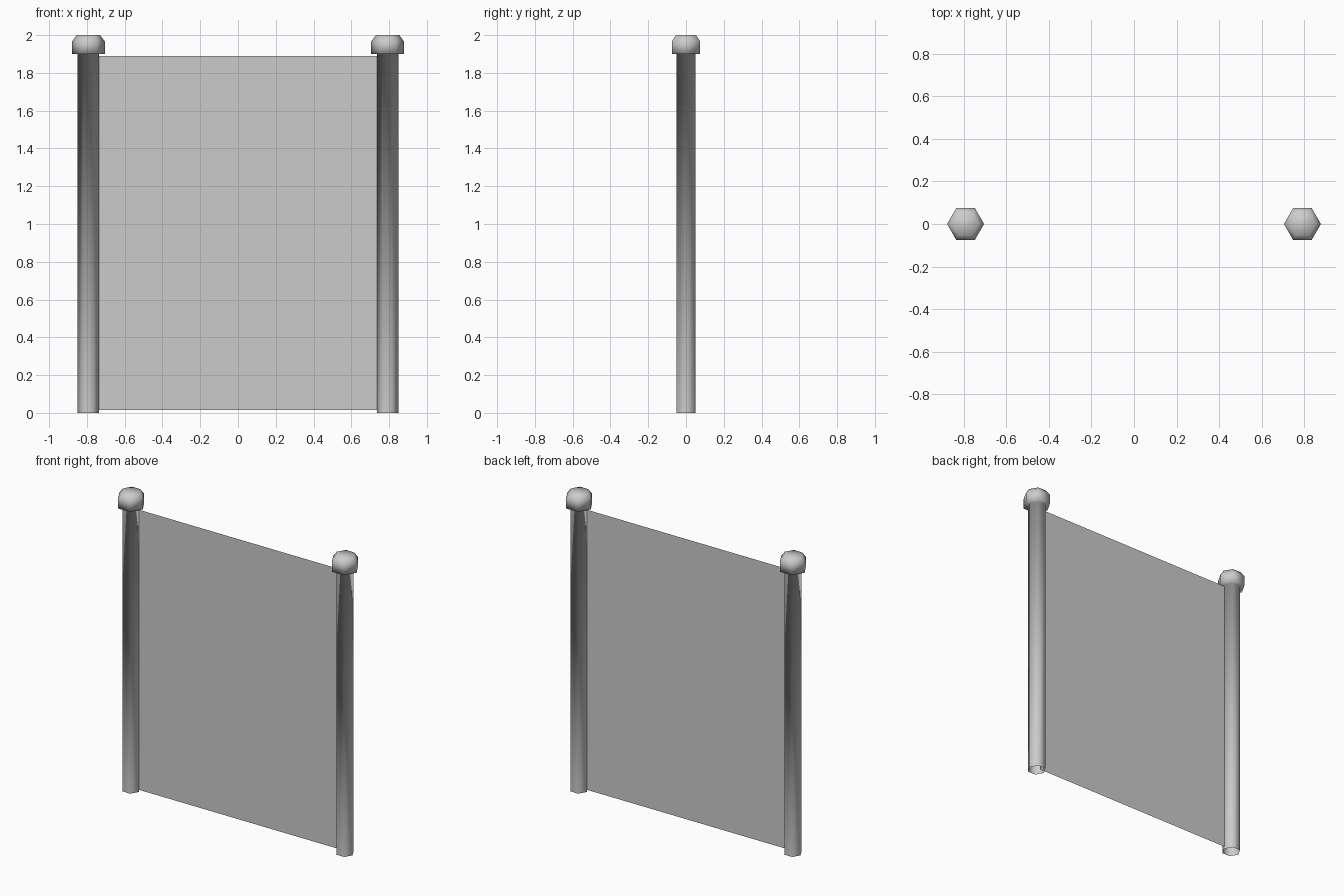
import bpy
import bmesh
from math import cos, sin, tau

cube = bpy.data.objects.get("Cube")
if cube:
    bpy.data.objects.remove(cube)

GREY = (0.6, 0.6, 0.6, 1)
grey = bpy.data.materials.new("plain grey")
grey.use_nodes = True
grey.diffuse_color = GREY
grey.node_tree.nodes["Principled BSDF"].inputs["Base Color"].default_value = GREY

SIDES = 6
POST_X = 0.792
# Radius and height: open tube, then the wider chamfered cap
PROFILE = [(0.057, 0), (0.057, 1.9), (0.087, 1.9), (0.087, 1.966), (0.062, 2)]


def add_object(name, bm, smooth):
    mesh = bpy.data.meshes.new(name)
    for face in bm.faces:
        face.smooth = smooth
    bm.to_mesh(mesh)
    bm.free()
    mesh.materials.append(grey)
    obj = bpy.data.objects.new(name, mesh)
    bpy.context.collection.objects.link(obj)
    return obj


def add_post(name, x):
    bm = bmesh.new()
    rings = [[bm.verts.new((r * cos(tau * i / SIDES), r * sin(tau * i / SIDES), z))
              for i in range(SIDES)] for r, z in PROFILE]
    for low, high in zip(rings, rings[1:]):
        for i in range(SIDES):
            j = (i + 1) % SIDES
            bm.faces.new((low[i], low[j], high[j], high[i]))
    bm.faces.new(rings[-1])
    add_object(name, bm, True).location.x = x


# Hexagonal posts with caps, open at the bottom
add_post("left_post", POST_X)
add_post("right_post", -POST_X)

# Thin sheet stretched between the posts
bm = bmesh.new()
edge, bottom, top = 0.76, 0.015, 1.89
bm.faces.new([bm.verts.new((x, 0, z)) for x, z in
              ((-edge, bottom), (edge, bottom), (edge, top), (-edge, top))])
add_object("panel", bm, False)
